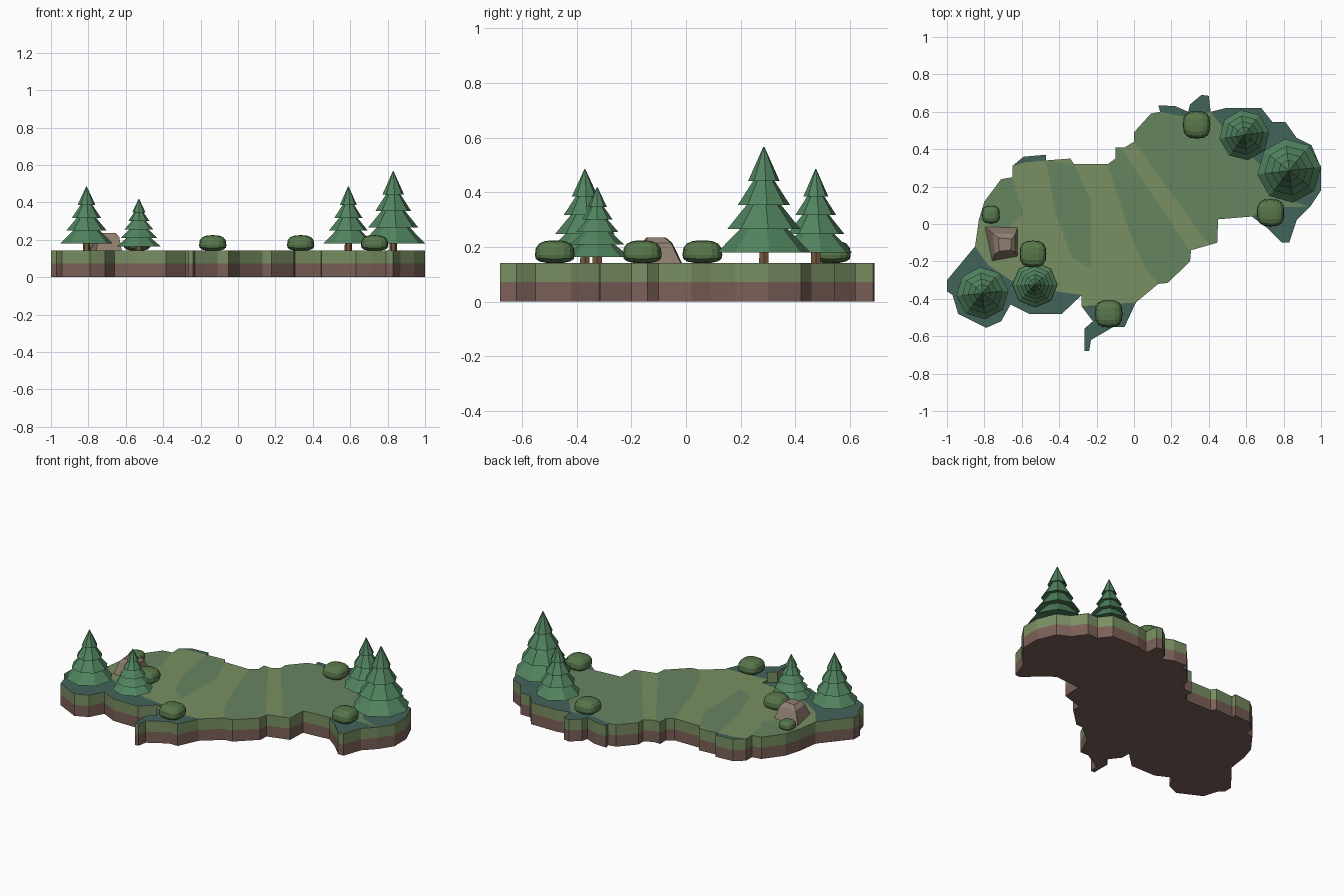
import bpy, bmesh, math

if "Cube" in bpy.data.objects:
    bpy.data.objects.remove(bpy.data.objects["Cube"])

TOP = 0.142   # grass level
MID = 0.072   # soil / grass boundary

# Island coastline, clockwise from the left tip
OUT = [(-1, -.30), (-.85, -.12), (-.83, .02), (-.80, .12), (-.71, .24), (-.65, .25), (-.65, .31),
       (-.59, .36), (-.47, .37), (-.47, .34), (-.34, .35), (-.32, .32), (-.14, .32), (-.10, .35),
       (-.10, .41), (-.05, .41), (0, .44), (0, .49), (.09, .59), (.14, .60), (.13, .635),
       (.22, .63), (.29, .60), (.30, .64), (.36, .69), (.40, .685), (.41, .60), (.49, .62),
       (.68, .62), (.74, .545), (.81, .545), (.87, .46), (.95, .42), (1, .30), (1, .18),
       (.94, .09), (.87, .02), (.83, -.10), (.79, -.10), (.71, -.02), (.63, .04), (.45, .025),
       (.445, -.10), (.305, -.14), (.30, -.20), (.18, -.315), (.13, -.32), (.01, -.42),
       (-.05, -.55), (-.11, -.55), (-.23, -.62), (-.24, -.68), (-.265, -.68), (-.265, -.56),
       (-.22, -.52), (-.28, -.44), (-.28, -.38), (-.385, -.48), (-.56, -.48), (-.66, -.43),
       (-.71, -.52), (-.79, -.555), (-.94, -.48), (-.97, -.38), (-1, -.36)]


def mat(name, r, g, b):
    m = bpy.data.materials.new(name)
    m.diffuse_color = [(c / 255) ** 2.2 for c in (r, g, b)] + [1]
    m.use_nodes = True
    m.node_tree.nodes["Principled BSDF"].inputs["Base Color"].default_value = m.diffuse_color
    return m


LIGHT = mat("light_grass", 120, 141, 98)
GREEN = mat("mid_grass", 103, 132, 96)
TEAL = mat("shady_grass", 68, 99, 90)
SOIL = mat("soil", 122, 96, 88)
NEEDLE = mat("needles", 82, 130, 95)
LEAF = mat("leaves", 88, 118, 76)
BARK = mat("bark", 120, 88, 62)
STONE = mat("stone", 142, 126, 112)


def finish(bm, name, material):
    me = bpy.data.meshes.new(name)
    bm.to_mesh(me)
    bm.free()
    me.materials.append(material)
    ob = bpy.data.objects.new(name, me)
    bpy.context.collection.objects.link(ob)
    return ob


def skin(name, rings, material, bottom=True, top=True):
    """Join equal-sized counter-clockwise rings of points, listed from bottom to top."""
    bm = bmesh.new()
    rows = [[bm.verts.new(p) for p in ring] for ring in rings]
    n = len(rows[0])
    for a, b in zip(rows, rows[1:]):
        for i in range(n):
            j = (i + 1) % n
            bm.faces.new((a[i], a[j], b[j], b[i]))
    if bottom:
        bm.faces.new(rows[0][::-1])
    if top:
        bm.faces.new(rows[-1])
    return finish(bm, name, material)


def patch(name, pts, material, lift):
    bm = bmesh.new()
    f = bm.faces.new([bm.verts.new((x, y, TOP + lift)) for x, y in pts])
    f.normal_update()
    if f.normal.z < 0:
        f.normal_flip()
    return finish(bm, name, material)


def circle(x, y, z, r, n=8, rot=0):
    return [(x + r * math.cos(rot + math.tau * i / n),
             y + r * math.sin(rot + math.tau * i / n), z) for i in range(n)]


# Island slab: soil below, grass above
ccw = OUT[::-1]
level = lambda z: [(x, y, z) for x, y in ccw]
skin("soil_layer", [level(0), level(MID)], SOIL, top=False)
skin("grass_layer", [level(MID), level(TOP)], LIGHT, bottom=False)

# Green bands across the meadow
patch("meadow_band_left", OUT[2:6] + [(-.59, .05), (-.70, -.04)], GREEN, .0008)
patch("meadow_band_centre", [(-.47, .34), (-.32, .32), (-.23, .12), (-.23, -.24), (-.33, -.18), (-.42, .06)],
      GREEN, .0008)
patch("meadow_band_middle", OUT[12:15] + [(-.07, .41), (.30, -.145)] + OUT[44:47]
      + [(.06, -.24), (-.04, 0)], GREEN, .0008)
patch("meadow_band_right", OUT[16:43] + [(.40, -.11)], GREEN, .0008)

# Shady ground near the shore
patch("shade_left", OUT[56:] + OUT[:2] + [(-.78, -.22), (-.66, -.30), (-.42, -.36)], TEAL, .0016)
patch("shade_front", OUT[47:56] + [(-.16, -.43)], TEAL, .0016)
patch("shade_back_left", OUT[6:10] + [(-.58, .33)], TEAL, .0016)
patch("shade_back", OUT[19:27] + [(.29, .57)], TEAL, .0016)
patch("shade_right", OUT[26:36] + [(.80, .14), (.70, .30), (.55, .42)], TEAL, .0016)
patch("shade_front_right", OUT[35:41] + [(.74, .09)], TEAL, .0016)


# Pine trees: stacked eight-sided skirts on a short trunk
def pine(name, x, y, r, base, apex, tiers, rot):
    skin(name + "_trunk", [circle(x, y, TOP, .02, 6), circle(x, y, base + .04, .018, 6)], BARK)
    h = apex - base
    rings = [circle(x, y, base + .05 * h, r * .25, rot=rot)]
    for k in range(tiers, 0, -1):
        t, up = k / tiers, (k - 1) / tiers
        rings.append(circle(x, y, base + h * .9 * (1 - t), r * (.12 + .88 * t), rot=rot))
        if k > 1:   # tuck in beneath the next skirt
            rings.append(circle(x, y, base + h * (.9 * (1 - up) + .025),
                                r * (.12 + .88 * up) * .58, rot=rot))
    rings.append(circle(x, y, apex, .002, rot=rot))
    skin(name + "_foliage", rings, NEEDLE)


pine("pine_left", -.81, -.37, .14, .18, .485, 4, .1)
pine("pine_left_small", -.53, -.325, .12, .163, .418, 5, 0)
pine("pine_right", .59, .475, .135, .18, .485, 4, .15)
pine("pine_right_tall", .83, .285, .172, .18, .567, 4, .12)


# Bushes: flattened rounded blocks
def bush(name, x, y, r, height):
    bm = bmesh.new()
    bmesh.ops.create_cube(bm, size=2)
    bmesh.ops.subdivide_edges(bm, edges=bm.edges[:], cuts=3, use_grid_fill=True)
    for v in bm.verts:
        p = 2.8
        c = v.co / sum(abs(a) ** p for a in v.co) ** (1 / p)
        low = .55 if c.z < 0 else 1.0
        v.co = (x + c.x * r, y + c.y * r, TOP + height * (.35 + .65 * c.z * low))
    finish(bm, name, LEAF)


for i, (x, y, r, h) in enumerate([(-.765, .05, .047, .055), (-.54, -.16, .071, .083),
                                  (-.135, -.48, .073, .083), (.335, .53, .073, .083),
                                  (.73, .06, .073, .083)]):
    bush(f"bush_{i + 1}", x, y, r, h)

# Boulder: four-sided tapering rock
foot = [(-.76, -.20), (-.62, -.175), (-.62, -.015), (-.80, -.01)]
shoulder = [(-.745, -.16), (-.635, -.15), (-.635, -.055), (-.755, -.05)]
crown = [(-.72, -.145), (-.66, -.14), (-.655, -.08), (-.725, -.075)]
skin("boulder", [[(x, y, z) for x, y in ring] for ring, z in
                 ((foot, TOP - .01), (shoulder, .215), (crown, .236))], STONE)
